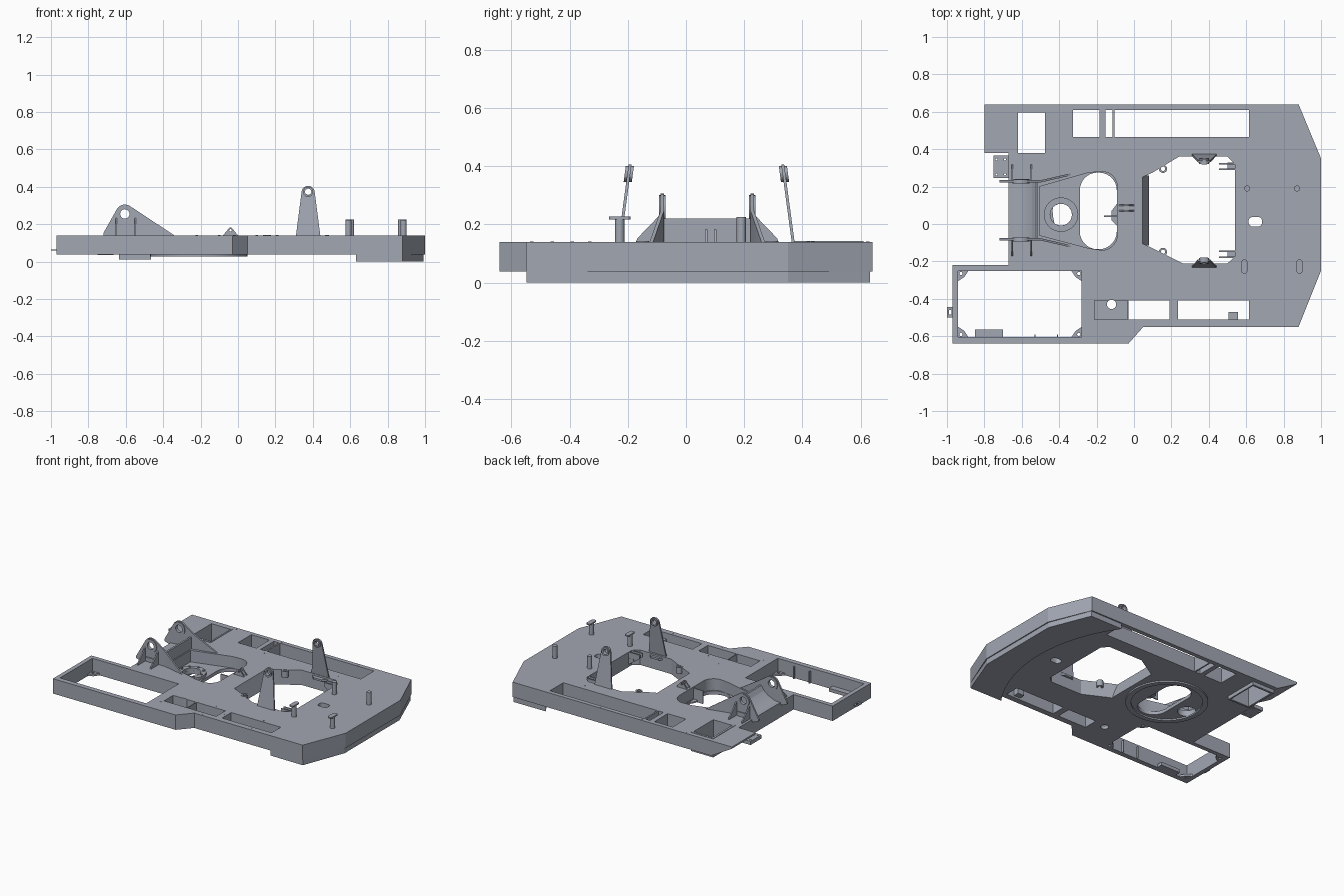
import bpy, bmesh
from math import sin, cos, radians

MAPS = {'z': lambda u, v, w: (u, v, w), 'y': lambda u, v, w: (u, w, v), 'x': lambda u, v, w: (w, u, v)}
STEEL = bpy.data.materials.new('steel_grey')
STEEL.diffuse_color = (0.36, 0.385, 0.446, 1)


def prism(name, pts, a, b, axis='z'):
    """Extrude a 2D outline from a to b along an axis."""
    bm = bmesh.new()
    f = MAPS[axis]
    low = [bm.verts.new(f(u, v, a)) for u, v in pts]
    high = [bm.verts.new(f(u, v, b)) for u, v in pts]
    n = len(pts)
    bm.faces.new(low)
    bm.faces.new(high)
    for i in range(n):
        j = (i + 1) % n
        bm.faces.new((low[i], low[j], high[j], high[i]))
    bmesh.ops.recalc_face_normals(bm, faces=bm.faces)
    me = bpy.data.meshes.new(name)
    bm.to_mesh(me)
    bm.free()
    me.materials.append(STEEL)
    ob = bpy.data.objects.new(name, me)
    bpy.context.collection.objects.link(ob)
    return ob


def arc(cx, cy, r, a0=0, a1=360, n=24):
    k = n if abs(a1 - a0) == 360 else n - 1
    return [(cx + r * cos(radians(a0 + (a1 - a0) * i / k)),
             cy + r * sin(radians(a0 + (a1 - a0) * i / k))) for i in range(n)]


def rect(x0, x1, y0, y1):
    return [(x0, y0), (x1, y0), (x1, y1), (x0, y1)]


def rounded(x0, x1, y0, y1, r, n=8):
    return (arc(x1 - r, y0 + r, r, -90, 0, n) + arc(x1 - r, y1 - r, r, 0, 90, n)
            + arc(x0 + r, y1 - r, r, 90, 180, n) + arc(x0 + r, y0 + r, r, 180, 270, n))


def cut(ob, pts, a=-0.3, b=0.6, axis='z'):
    c = prism('cutter', pts, a, b, axis)
    m = ob.modifiers.new('cut', 'BOOLEAN')
    m.operation, m.solver, m.object = 'DIFFERENCE', 'EXACT', c
    bpy.context.view_layer.objects.active = ob
    bpy.ops.object.modifier_apply(modifier='cut')
    bpy.data.objects.remove(c, do_unlink=True)
    return ob


def tube(name, outer, inner, a, b, axis='z'):
    return cut(prism(name, outer, a, b, axis), inner, axis=axis)


TOP, BOT = 0.14, 0.037

# main deck
deck = prism('deck', [(-0.8, 0.64), (0.88, 0.64), (1, 0.35), (1, -0.25), (0.88, -0.55), (0.05, -0.55),
                      (-0.03, -0.64), (-0.97, -0.64), (-0.97, -0.22), (-0.67, -0.22), (-0.67, 0.38),
                      (-0.8, 0.38)], BOT, TOP)
# sloped underside of the rear-left wing
cut(deck, [(-0.9, -0.1), (-0.64, -0.1), (-0.64, BOT), (-0.8, 0.128), (-0.9, 0.128)], 0.378, 0.7, 'y')
# side compartments, tray, service slots
for r in [(-0.62, -0.475, 0.38, 0.595), (-0.325, -0.185, 0.465, 0.61), (-0.152, -0.115, 0.465, 0.61),
          (-0.105, 0.615, 0.465, 0.61), (-0.94, -0.28, -0.605, -0.25), (-0.03, 0.19, -0.51, -0.41),
          (0.235, 0.615, -0.51, -0.41)]:
    cut(deck, rect(*r))
cut(deck, rect(-0.21, -0.035, -0.51, -0.41), 0.06, 0.3)
cut(deck, arc(-0.12, -0.43, 0.025))
# engine opening
cut(deck, [(0.045, 0.25), (0.1, 0.275), (0.24, 0.36), (0.5, 0.36), (0.54, 0.32), (0.54, -0.175),
           (0.5, -0.21), (0.26, -0.21), (0.1, -0.13), (0.045, -0.105)])
# recessed centre pocket, oval opening, swivel hole, rear slot
cut(deck, [(-0.505, 0.2), (-0.24, 0.275)] + arc(-0.17, 0.2, 0.08, 90, 0, 8)
    + arc(-0.17, -0.06, 0.08, 0, -90, 8) + [(-0.24, -0.13), (-0.505, -0.06)], 0.06, 0.3)
cut(deck, rounded(-0.29, -0.092, -0.135, 0.275, 0.095))
cut(deck, arc(-0.39, 0.05, 0.058))
cut(deck, rounded(0.613, 0.685, -0.013, 0.037, 0.02, 6))

# lower counterweight slab with swing-clearance arc
prism('counterweight_slab', [(0.88, -0.548), (0.993, -0.25), (0.993, 0.35), (0.88, 0.632)]
      + arc(-0.21, 0.0425, 1.026, 35, -35, 24), 0, BOT)

# slewing ring and swivel flange
tube('slewing_ring', arc(-0.21, 0.07, 0.26, n=48), arc(-0.21, 0.07, 0.225, n=48), 0.027, BOT)
tube('swivel_flange', arc(-0.39, 0.05, 0.092, n=32), arc(-0.39, 0.05, 0.058, n=32), 0.06, 0.078)
for i, (x, y) in enumerate(arc(-0.39, 0.05, 0.075, n=8)):
    prism(f'flange_bolt_{i}', arc(x, y, 0.007, n=6), 0.078, 0.086)

# sloped plate at front of engine opening
prism('sloped_firewall', [(0.04, TOP), (0.046, TOP), (0.08, BOT), (0.04, BOT)], -0.115, 0.26, 'y')

# tank well collar
tube('tank_collar', rect(-0.635, -0.465, 0.365, 0.61), rect(-0.62, -0.475, 0.38, 0.595), 0.012, 0.143)

# boom foot: mirrored lugs, bosses, gussets around y = 0.073
MID = 0.073
for side, s in (('left', 1), ('right', -1)):
    y = MID + s * 0.155
    lug = prism(f'boom_lug_{side}', [(-0.665, 0.06), (-0.665, 0.12), (-0.72, TOP), (-0.72, 0.152)]
                + arc(-0.605, 0.255, 0.05, 145, 55, 14) + [(-0.34, TOP), (-0.34, 0.06)],
                y - 0.006, y + 0.006, 'y')
    cut(lug, arc(-0.605, 0.255, 0.025), axis='y')
    # bend the rear of the lug outward
    bm = bmesh.new()
    bm.from_mesh(lug.data)
    bmesh.ops.bisect_plane(bm, geom=bm.verts[:] + bm.edges[:] + bm.faces[:],
                           plane_co=(-0.5, 0, 0), plane_no=(1, 0, 0))
    for v in bm.verts:
        v.co.y += s * 0.23 * max(0, v.co.x + 0.5)
    bm.to_mesh(lug.data)
    bm.free()
    tube(f'boom_boss_{side}', arc(-0.605, 0.255, 0.045), arc(-0.605, 0.255, 0.025),
         y - 0.011, y + 0.011, 'y')
    for i, x in enumerate((-0.65, -0.55)):
        prism(f'boom_gusset_{side}_{i}', [(y, TOP), (y + s * 0.09, TOP), (y + s * 0.085, 0.152),
                                          (y + s * 0.005, 0.235), (y, 0.235)], x - 0.004, x + 0.004, 'x')
    prism(f'gusset_foot_{side}', rect(-0.64, -0.56, y, y + s * 0.012), TOP, 0.17)
# curved cross plate between lugs
prism('boom_cross_plate', [(-0.668, 0.06), (-0.668, 0.135), (-0.62, 0.145), (-0.575, 0.165), (-0.545, 0.19),
                           (-0.525, 0.22), (-0.512, 0.22), (-0.512, 0.06)], MID - 0.15, MID + 0.15, 'y')

# tall leaning support arms beside the engine opening
for side, s in (('left', 1), ('right', -1)):
    y = 0.07 + s * 0.298
    arm = prism(f'support_arm_{side}', [(0.31, 0.1), (0.31, TOP)] + arc(0.375, 0.37, 0.035, 172, 8, 14)
                + [(0.44, TOP), (0.44, 0.1)], y - 0.005, y + 0.005, 'y')
    cut(arm, arc(0.375, 0.375, 0.018), axis='y')
    boss = tube(f'support_boss_{side}', arc(0.375, 0.373, 0.027), arc(0.375, 0.373, 0.017),
                y - 0.014, y + 0.014, 'y')
    for ob in (arm, boss):
        for v in ob.data.vertices:
            v.co.y -= s * 0.135 * (v.co.z - TOP)
    prism(f'support_foot_{side}', [(0.31, y), (0.44, y), (0.405, y - s * 0.035), (0.345, y - s * 0.035)],
          0.115, 0.128)
    # engine mount ears and bosses inside the opening
    for i, d in enumerate((0.22, 0.25)):
        prism(f'engine_ear_{side}_{i}', [(0.545, 0.05), (0.545, TOP), (0.455, TOP), (0.455, 0.115)],
              MID + s * d - 0.004, MID + s * d + 0.004, 'y')
    prism(f'engine_pad_{side}', rect(0.5, 0.545, MID + s * 0.215, MID + s * 0.255), 0.09, 0.1)
    by = MID + s * 0.222
    tube(f'mount_boss_{side}', arc(0.155, by, 0.022), arc(0.155, by, 0.012), 0.1, 0.143)

# posts on the rear deck
for i, (xr, xc) in enumerate([(0.605, 0.59), (0.872, 0.885)]):
    prism(f'round_post_{i}', arc(xr, 0.19, 0.016), TOP, 0.225)
    prism(f'capped_post_{i}', arc(xc, -0.228, 0.016), TOP, 0.22)
    prism(f'post_cap_{i}', rounded(xc - 0.016, xc + 0.016, -0.265, -0.19, 0.014, 6), 0.217, 0.226)

# small twin lugs and rib by the oval opening
for i, y in enumerate((0.07, 0.1)):
    lug = prism(f'hose_lug_{i}', [(-0.08, TOP), (0, TOP)] + arc(-0.04, 0.168, 0.014, 20, 160, 8),
                y - 0.004, y + 0.004, 'y')
    cut(lug, arc(-0.04, 0.167, 0.007, n=12), axis='y')
prism('oval_rib', rect(-0.16, -0.09, 0.037, 0.045), 0.04, 0.13)
prism('oval_gusset', [(-0.12, 0.07), (-0.09, 0.11), (-0.09, -0.01), (-0.12, 0.02)], 0.045, 0.055)

# tray corner plates with holes
for i, (x, y, sx, sy) in enumerate([(-0.94, -0.605, 1, 1), (-0.28, -0.605, -1, 1),
                                    (-0.94, -0.25, 1, -1), (-0.28, -0.25, -1, -1)]):
    plate = prism(f'tray_corner_{i}', [(x, y), (x + sx * 0.055, y), (x + sx * 0.033, y + sy * 0.033),
                                       (x, y + sy * 0.055)], BOT, 0.052)
    cut(plate, arc(x + sx * 0.015, y + sy * 0.015, 0.009, n=12))
prism('tray_step', rect(-0.85, -0.70, -0.607, -0.565), BOT, 0.06)
for i, x in enumerate((-0.53, -0.41)):
    prism(f'tray_rib_{i}', rect(x - 0.003, x + 0.003, -0.607, -0.59), BOT, 0.12)
prism('slot_box', rect(0.505, 0.555, -0.512, -0.47), 0.05, 0.1)

# front step plate and tow tab
step = prism('front_step_plate', rect(-0.75, -0.665, 0.245, 0.365), 0.035, 0.06)
for x in (-0.735, -0.69):
    for y in (0.265, 0.345):
        cut(step, arc(x, y, 0.006, n=10))
tube('tow_tab', rect(-1, -0.965, -0.5, -0.445), rect(-0.99, -0.975, -0.485, -0.46), 0.058, 0.064)

# deck bolts
for i, (x, y) in enumerate([(-0.45, 0.625), (-0.1, 0.625), (0.21, 0.625), (0.48, 0.625), (-0.1, 0.435),
                            (0.21, 0.42), (0.48, 0.42), (0.1, -0.39), (0.47, -0.39), (-0.22, -0.53),
                            (0.1, -0.53), (0.47, -0.53), (0.21, -0.46), (-0.02, -0.33)]):
    prism(f'deck_bolt_{i}', arc(x, y, 0.006, n=8), TOP - 0.01, TOP + 0.001)

bpy.ops.object.select_all(action='SELECT')
bpy.context.view_layer.objects.active = deck
bpy.ops.object.shade_smooth_by_angle(angle=radians(16))
